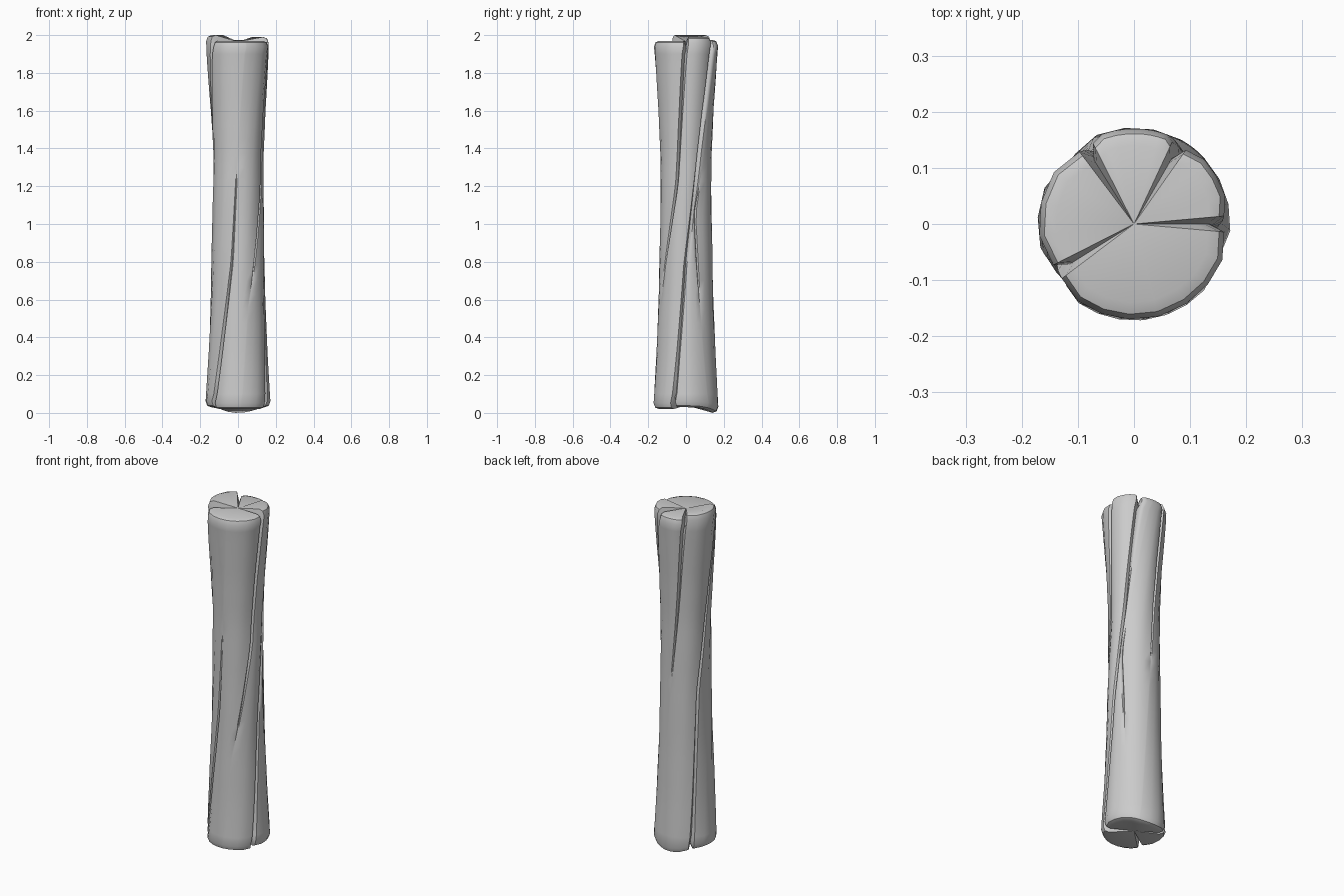
import bpy, bmesh
from math import sin, cos, radians

if "Cube" in bpy.data.objects:
    bpy.data.objects.remove(bpy.data.objects["Cube"])


def lerp_curve(points, t):
    """Piecewise linear lookup through (position, value) pairs."""
    if t <= points[0][0]:
        return points[0][1]
    for (a, va), (b, vb) in zip(points, points[1:]):
        if t <= b:
            return va + (vb - va) * (t - a) / (b - a)
    return points[-1][1]


# Trunk radius along the height
PROFILE = [(0.05, 0.172), (0.3, 0.157), (0.6, 0.145), (1.0, 0.137),
           (1.35, 0.135), (1.6, 0.146), (1.95, 0.17)]

# Cracks: (angle along height), (depth along height),
# then top and bottom height of the wedge that follows each crack
CRACKS = [
    ([(0, -25), (0.8, -1), (1.3, 27), (2, 60)],
     [(0, .035), (0.3, .022), (1.7, .022), (2, .035)], 1.975, 0.03),
    ([(0, 45), (0.5, 32), (1.05, 20), (1.35, 42), (2, 85)],
     [(0.5, 0), (0.8, .012), (1.1, .012), (1.2, 0)], 1.975, 0.03),
    ([(0, 60), (0.95, 88), (1.5, 108), (2, 122)],
     [(0.95, 0), (1.4, .02), (2, .035)], 2.0, 0.03),
    ([(0, 135), (0.95, 154), (1.4, 181), (2, 212)],
     [(0, .035), (0.3, .022), (1.7, .022), (2, .035)], 1.97, 0.03),
    ([(0, 217), (0.8, 257), (1.4, 270), (2, 285)],
     [(0, .035), (0.4, .022), (1.4, 0)], 1.97, 0.02),
    ([(0, 275), (0.55, 291), (1.2, 338), (2, 360)],
     [(0.55, 0), (1.2, .02), (2, .035)], 1.99, 0.02),
]
FILL = 3


def ring(z):
    """Columns of one ring: (angle, inset, groove depth, top z, bottom z)."""
    cols = []
    for i, (path, depth, top, low) in enumerate(CRACKS):
        n = (i + 1) % len(CRACKS)
        a, d = lerp_curve(path, z), lerp_curve(depth, z)
        nxt = lerp_curve(CRACKS[n][0], z) + (360 if n == 0 else 0)
        dn = lerp_curve(CRACKS[n][1], z)
        w, wn = 1.2 + d * 110, 1.2 + dn * 110
        prev = CRACKS[i - 1]
        cols.append((a, 0, d, min(top, prev[2]), max(low, prev[3])))
        start, end = a + w, nxt - wn
        for k in range(FILL + 2):
            inset = d * .25 if k == 0 else dn * .25 if k == FILL + 1 else 0
            cols.append((start + (end - start) * k / (FILL + 1), inset, 0, top, low))
    return cols


bm = bmesh.new()


def add_ring(z, shrink=0.0, end=None, drop=0.0):
    verts = []
    for ang, inset, groove, top, low in ring(z):
        a = radians(ang)
        r = lerp_curve(PROFILE, z) - shrink - inset - groove
        h = z
        if end == "top":
            h = top - drop - groove * .7
        elif end == "bottom":
            h = low - 0.03 * max(0, sin(a)) ** 3 + drop + groove * .7
        verts.append(bm.verts.new((r * cos(a), r * sin(a), h)))
    return verts


# Shaft rings with bevelled, stepped ends
rings = [add_ring(0, .03, "bottom"), add_ring(0, .009, "bottom", .008),
         add_ring(0, 0, "bottom", .032)]
rings += [add_ring(0.1 + 1.8 * i / 24) for i in range(25)]
rings += [add_ring(2, 0, "top", .032), add_ring(2, .009, "top", .008),
          add_ring(2, .03, "top")]
count = len(rings[0])
for lo, hi in zip(rings, rings[1:]):
    for j in range(count):
        k = (j + 1) % count
        bm.faces.new((lo[j], lo[k], hi[k], hi[j]))

# End caps: wedges meeting at the core
top_c = bm.verts.new((0, 0, 1.965))
low_c = bm.verts.new((0, 0, 0.04))
for j in range(count):
    k = (j + 1) % count
    bm.faces.new((rings[-1][j], rings[-1][k], top_c))
    bm.faces.new((rings[0][k], rings[0][j], low_c))
bmesh.ops.recalc_face_normals(bm, faces=bm.faces)

mesh = bpy.data.meshes.new("cracked_log")
bm.to_mesh(mesh)
bm.free()
log = bpy.data.objects.new("cracked_log", mesh)
bpy.context.collection.objects.link(log)
bpy.context.view_layer.objects.active = log
log.select_set(True)
bpy.ops.object.shade_smooth_by_angle(angle=radians(40))
